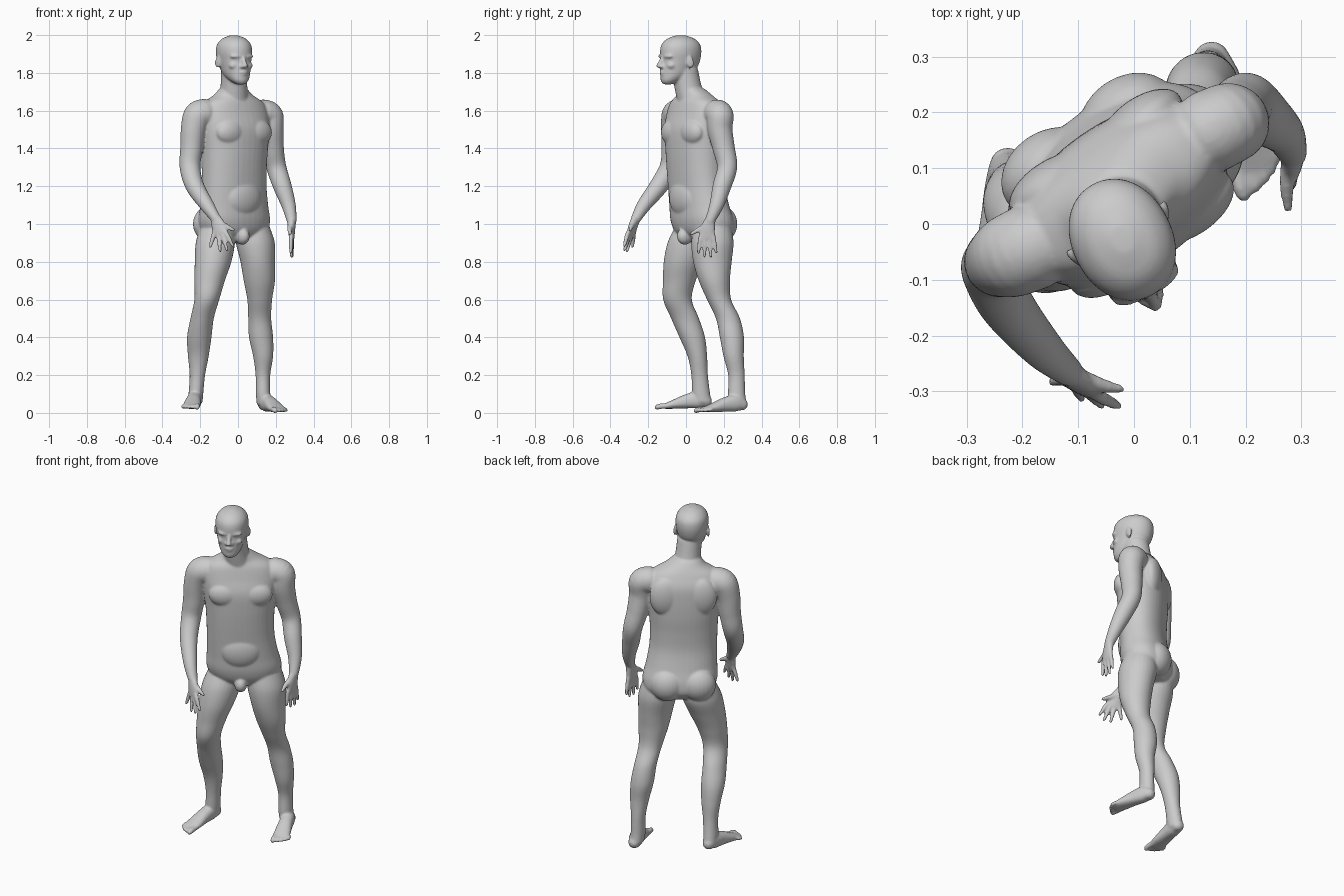
import bpy, bmesh, math
from mathutils import Vector, Matrix

Z = Vector((0, 0, 1))
bm = bmesh.new()


def axes(deg):
    """Left and forward directions for a part turned by deg about z."""
    a = math.radians(deg)
    return Vector((math.cos(a), math.sin(a), 0)), Vector((math.sin(a), -math.cos(a), 0))


def smooth_rows(rows, steps):
    rows = [Vector(tuple(r) if len(r) == 5 else tuple(r) + (r[3],)) for r in rows]
    p = [rows[0]] + rows + [rows[-1]]
    out = []
    for i in range(1, len(p) - 2):
        a, b, c, d = p[i - 1:i + 3]
        for k in range(steps):
            t = k / steps
            out.append(0.5 * (2 * b + (c - a) * t + (2 * a - 5 * b + 4 * c - d) * t * t
                              + (3 * b - a - 3 * c + d) * t ** 3))
    return out + [rows[-1]]


def loft(rows, side=None, axis=None, cap=1.0, power=2.0, segs=28, steps=6):
    """Closed tube through rows of (x, y, z, half width, half depth)."""
    rows = smooth_rows(rows, steps)
    pos = [Vector(r[:3]) for r in rows]
    if side is None:
        side = (pos[-1] - pos[0]).orthogonal()
    n = len(rows)
    stations = []
    for i in range(n):
        d = (pos[min(i + 1, n - 1)] - pos[max(i - 1, 0)]).normalized()
        t = d if axis is None else axis * (1 if (pos[-1] - pos[0]).dot(axis) > 0 else -1)
        stations.append((pos[i], t, rows[i][3], rows[i][4]))

    def rounded(st, sgn):
        p, t, a, b = st
        r = min(a, b) * cap
        return [(p + t * sgn * r * math.sin(k), t, a * math.cos(k), b * math.cos(k))
                for k in (0.4, 0.8, 1.15, 1.45)]
    stations = rounded(stations[0], -1)[::-1] + stations + rounded(stations[-1], 1)
    rings = []
    for p, t, a, b in stations:
        s = (side - t * side.dot(t)).normalized()
        u = t.cross(s)
        ring = []
        for j in range(segs):
            c, q = math.cos(2 * math.pi * j / segs), math.sin(2 * math.pi * j / segs)
            e = 2 / power
            ring.append(bm.verts.new(p + s * a * math.copysign(abs(c) ** e, c)
                                     + u * b * math.copysign(abs(q) ** e, q)))
        rings.append(ring)
    for r0, r1 in zip(rings, rings[1:]):
        for j in range(segs):
            k = (j + 1) % segs
            bm.faces.new((r0[j], r0[k], r1[k], r1[j]))
    bm.faces.new(rings[0][::-1])
    bm.faces.new(rings[-1])


def ball(c, radii, deg=0, tilt=0):
    m = (Matrix.Translation(c) @ Matrix.Rotation(math.radians(deg), 4, 'Z')
         @ Matrix.Rotation(math.radians(tilt), 4, 'X') @ Matrix.Diagonal((*radii, 1)))
    bmesh.ops.create_uvsphere(bm, u_segments=24, v_segments=16, radius=1, matrix=m)


# Torso
BL, BF = axes(35)
loft([(-.02, .095, .92, .15, .09), (-.02, .095, .96, .19, .125), (-.02, .085, 1.02, .206, .135),
      (-.02, .07, 1.10, .195, .128), (-.02, .055, 1.20, .186, .122), (-.02, .05, 1.30, .186, .126),
      (-.02, .05, 1.40, .192, .132), (-.02, .05, 1.50, .203, .132), (-.025, .055, 1.58, .208, .118),
      (-.025, .05, 1.64, .18, .098), (-.025, .045, 1.68, .115, .08), (-.025, .03, 1.71, .08, .07)],
     BL, Z, cap=.2, power=2.2, segs=40)


def on_torso(side, fwd, z):
    return Vector((-.02, .055, z)) + BL * side + BF * fwd


# Chest, shoulder blades and buttocks
for s in (-1, 1):
    ball(on_torso(s * .085, .09, 1.485), (.09, .05, .07), 35)
    ball(on_torso(s * .10, -.085, 1.52), (.085, .045, .11), 35)
    ball(on_torso(s * .085, -.105, 1.0), (.095, .075, .095), 35)
ball(on_torso(0, .085, 1.14), (.11, .05, .10), 35)
ball(on_torso(.0, .075, .935), (.035, .045, .045), 35)

# Neck
HL, HF = axes(27)
loft([(-.025, .045, 1.62, .09, .085), (-.022, .015, 1.71, .072, .074),
      (-.02, -.008, 1.82, .068, .072)], HL, Z, cap=.3)

# Head: rows of height, forward shift, half width, half depth
HC = Vector((-.02, -.03, 0))
head = [(1.742, .074, .026, .026), (1.76, .058, .047, .053), (1.79, .03, .065, .082),
        (1.83, .010, .076, .102), (1.865, .0, .084, .108), (1.91, -.002, .090, .113),
        (1.95, -.003, .084, .105), (1.98, -.003, .06, .076), (1.996, -.003, .026, .034)]
loft([(*(HC + HF * f + Z * z), w, d) for z, f, w, d in head], HL, Z, cap=.12, power=2.1, segs=40)


def on_head(side, fwd, z):
    return HC + HL * side + HF * fwd + Z * z


# Nose, lips and chin
loft([(*on_head(0, .104, 1.885), .010), (*on_head(0, .117, 1.86), .011),
      (*on_head(0, .127, 1.838), .014)], HL)
for s in (-1, 1):
    ball(on_head(s * .013, .114, 1.833), (.011, .014, .009), 27)
    # Brows, cheeks, jaw corners and ears
    ball(on_head(s * .036, .094, 1.887), (.034, .016, .010), 27 + s * 14)
    ball(on_head(s * .045, .078, 1.838), (.024, .022, .018), 27)
    ball(on_head(s * .090, -.012, 1.858), (.008, .021, .034), 27 - s * 22, 12)
ball(on_head(0, .106, 1.804), (.026, .014, .0065), 27)
ball(on_head(0, .104, 1.791), (.022, .014, .0065), 27)
ball(on_head(0, .090, 1.757), (.026, .020, .017), 27)

# Arms, from shoulder to wrist
loft([(.135, .165, 1.585, .075), (.168, .18, 1.57, .073), (.175, .18, 1.5, .066), (.184, .20, 1.4, .059),
      (.203, .218, 1.3, .053), (.235, .19, 1.2, .049), (.268, .162, 1.1, .038),
      (.284, .128, 1.02, .027)], BL)
loft([(-.18, -.04, 1.585, .078), (-.215, -.055, 1.57, .076), (-.236, -.065, 1.5, .067),
      (-.246, -.07, 1.4, .06), (-.254, -.085, 1.3, .055), (-.228, -.145, 1.2, .049),
      (-.165, -.222, 1.1, .038), (-.118, -.264, 1.03, .027)], BL)


def hand(palm, index, pinky, tips, thumb):
    """Flat palm, four fingers spread from index to pinky, and a thumb."""
    index, pinky = Vector(index), Vector(pinky)
    loft(palm, index - pinky, cap=.8)
    for i, tip in enumerate(tips):
        root, tip = index.lerp(pinky, i / 3), Vector(tip)
        base = root.lerp(Vector(palm[0][:3]), .3)
        loft([(*base, .012), (*root, .0125), (*root.lerp(tip, .5), .0115), (*tip, .0085)], segs=14)
    loft([(*thumb[0], .017), (*thumb[1], .014), (*thumb[2], .009)], segs=14)


hand([(.284, .128, 1.02, .028, .024), (.284, .115, .975, .04, .019), (.284, .11, .925, .042, .014)],
     (.281, .076, .925), (.287, .145, .932),
     [(.279, .066, .848), (.283, .098, .830), (.286, .132, .828), (.287, .160, .850)],
     [(.28, .115, .995), (.274, .07, .972), (.276, .028, .948)])
hand([(-.118, -.264, 1.03, .028, .024), (-.104, -.28, .99, .04, .019), (-.095, -.292, .948, .042, .014)],
     (-.06, -.310, .947), (-.128, -.277, .944),
     [(-.028, -.326, .885), (-.058, -.325, .862), (-.094, -.312, .858), (-.147, -.283, .880)],
     [(-.108, -.27, 1.01), (-.062, -.288, .988), (-.025, -.296, .968)])

# Legs, from hip to ankle
loft([(-.11, .04, .98, .09, .10), (-.12, .02, .9, .104, .118), (-.132, -.012, .8, .097, .106),
      (-.15, -.035, .7, .081, .087), (-.165, -.045, .6, .066, .076), (-.19, -.005, .5, .062, .074),
      (-.205, .033, .4, .065, .068), (-.21, .06, .3, .055, .052), (-.215, .072, .2, .041, .044),
      (-.223, .08, .1, .039, .048), (-.225, .088, .06, .038, .048)], Vector((1, 0, 0)), Z, cap=.4)
loft([(.08, .14, .98, .09, .10), (.092, .14, .9, .103, .112), (.105, .14, .8, .092, .102),
      (.113, .15, .7, .083, .083), (.115, .175, .6, .066, .064), (.115, .222, .5, .061, .064),
      (.122, .243, .4, .064, .064), (.133, .252, .3, .053, .054), (.132, .267, .2, .039, .044),
      (.133, .268, .1, .038, .046), (.135, .275, .05, .037, .047)], Vector((1, 0, 0)), Z, cap=.4)


def foot(heel, toe, outer, lift):
    """Foot wedge and five toes; outer is +1 for left, -1 for right."""
    heel, run = Vector((*heel, lift)), Vector((toe[0] - heel[0], toe[1] - heel[1], -.01))
    across = Z.cross(run).normalized() * outer

    def at(u, v, z):
        return heel + run * u + across * v + Z * z
    loft([(*at(u, 0, z), a, b) for u, z, a, b in
          ((.12, .046, .033, .032), (.25, .054, .038, .045), (.45, .048, .040, .038),
           (.65, .036, .045, .026), (.82, .026, .047, .015))], across, power=2.3)
    for v, u, r in ((-.034, 1, .015), (-.009, .99, .0115), (.012, .96, .011),
                    (.030, .92, .0105), (.045, .87, .010)):
        loft([(*at(.72, v * .75, .028), r), (*at(u - .1, v, .026), r), (*at(u - .04, v, .022), r * .95)],
             segs=14)


foot((.126, .328), (.232, .055), 1, .0)
foot((-.222, .142), (-.252, -.162), -1, .018)

# Fuse all parts into one continuous smooth body
bmesh.ops.recalc_face_normals(bm, faces=bm.faces)
mesh = bpy.data.meshes.new("human_figure")
bm.to_mesh(mesh)
bm.free()
body = bpy.data.objects.new("human_figure", mesh)
bpy.context.collection.objects.link(body)
fuse = body.modifiers.new("fuse", 'REMESH')
fuse.mode = 'VOXEL'
fuse.voxel_size = .006
fuse.use_smooth_shade = True
soften = body.modifiers.new("soften", 'SMOOTH')
soften.factor = .5
soften.iterations = 7
